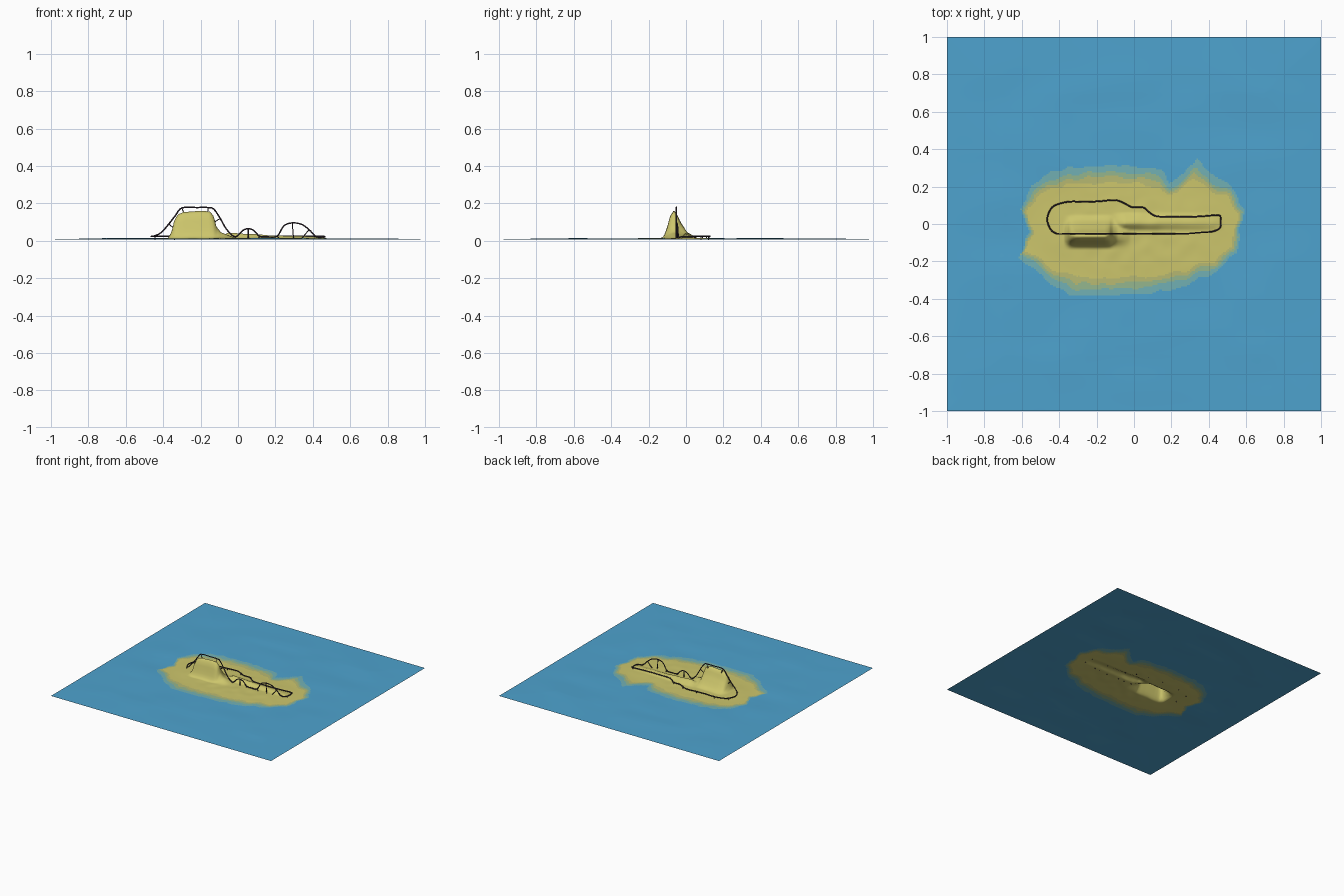
import bpy, bmesh
from mathutils import Vector, noise

if "Cube" in bpy.data.objects:
    bpy.data.objects.remove(bpy.data.objects["Cube"])


def material(name, rgb):
    m = bpy.data.materials.new(name)
    m.diffuse_color = (*rgb, 1)
    m.use_nodes = True
    m.node_tree.nodes["Principled BSDF"].inputs["Base Color"].default_value = m.diffuse_color
    return m


water = material("water blue", (0.076, 0.366, 0.62))
shallow = material("shallow teal", (0.17, 0.44, 0.46))
wet = material("wet green sand", (0.30, 0.47, 0.27))
beach = material("beach olive", (0.48, 0.49, 0.17))
sand = material("sand yellow", (0.61, 0.565, 0.15))
steel = material("dark steel", (0.045, 0.03, 0.045))


def interp(pts, x):
    if x <= pts[0][0]:
        return pts[0][1]
    for (a, u), (b, v) in zip(pts, pts[1:]):
        if x <= b:
            return u + (v - u) * (x - a) / (b - a)
    return pts[-1][1]


# Hill profile along x, plus cross-sections of hill and low ridge along y
HILL = [(-.375, 0), (-.355, .035), (-.34, .10), (-.32, .13), (-.29, .142),
        (-.2, .147), (-.15, .142), (-.13, .12), (-.115, .06), (-.09, .03), (-.02, 0)]
HILL_Y = [(-.13, 0), (-.115, .12), (-.10, .42), (-.085, .8), (-.065, 1),
          (-.05, .88), (-.03, .58), (0, .27), (.02, .1), (.045, 0)]
RIDGE = [(-.12, 0), (-.05, .028), (.02, .024), (.2, .013), (.42, .008), (.48, 0)]
RIDGE_Y = [(-.032, 0), (-.002, 1), (.015, .95), (.06, 0)]


def ground(x, y):
    edge = min(1, (1 - max(abs(x), abs(y))) / .3)
    z = .008 + .004 * edge + .004 * edge * noise.noise((x * 3, y * 5, 1.3))
    land = max(0, 1 - (x / .55) ** 2 - ((y + .03) / .27) ** 2)
    z += land * (.003 + .003 * noise.noise((x * 14, y * 14, 4)))
    z += max(interp(HILL, x) * interp(HILL_Y, y),
             interp(RIDGE, x) * interp(RIDGE_Y, y))
    return z


# Shoreline outline, reused at several scales for the shallow bands
SHORE = [(.585, .08), (.52, .2), (.4, .28), (.33, .345), (.25, .25), (.19, .22),
         (.14, .29), (0, .31), (-.2, .315), (-.45, .28), (-.55, .2), (-.605, .08),
         (-.56, -.05), (-.615, -.19), (-.53, -.24), (-.45, -.32), (-.32, -.385),
         (-.15, -.385), (.1, -.37), (.3, -.32), (.45, -.25), (.55, -.15)]


def inside(x, y):
    hit = False
    for (ax, ay), (bx, by) in zip(SHORE, SHORE[1:] + SHORE[:1]):
        if (ay > y) != (by > y) and x < ax + (bx - ax) * (y - ay) / (by - ay):
            hit = not hit
    return hit


def band(x, y):
    if abs(x) > .66 or abs(y) > .44:
        return 0
    x += .014 * noise.noise((x * 16, y * 16, 0))
    y += .022 * noise.noise((x * 13, y * 13, 7))
    level = 0
    for sx, sy in ((1, 1), (.985, .88), (.97, .81), (.955, .74)):
        if not inside(x / sx, (y + .03) / sy - .03):
            break
        level += 1
    return level


# Sea and island: one open sheet coloured by shoreline band
bm = bmesh.new()
bmesh.ops.create_grid(bm, x_segments=240, y_segments=240, size=1)
for v in bm.verts:
    v.co.z = ground(v.co.x, v.co.y)
for f in bm.faces:
    c = f.calc_center_median()
    f.material_index = band(c.x, c.y)
    f.smooth = True
mesh = bpy.data.meshes.new("island_and_sea")
bm.to_mesh(mesh)
bm.free()
for m in (water, shallow, wet, beach, sand):
    mesh.materials.append(m)
bpy.context.collection.objects.link(bpy.data.objects.new("island_and_sea", mesh))

# Track path: low return run on the north side, hills on the south side
NORTH = [(-.445, .08), (-.41, .105), (-.34, .12), (-.26, .118), (-.18, .122),
         (-.10, .128), (-.05, .11), (-.01, .09), (.05, .088), (.085, .06),
         (.12, .042), (.2, .038), (.29, .038), (.37, .042), (.45, .047)]
SOUTH = [(.42, .022), (.38, .06), (.34, .088), (.29, .096), (.245, .08), (.21, .026),
         (.16, .021), (.115, .025), (.085, .055), (.055, .065), (.025, .055),
         (-.015, .022), (-.06, .06), (-.095, .12), (-.13, .17), (-.16, .178),
         (-.22, .178), (-.3, .176), (-.335, .135), (-.37, .09), (-.41, .045)]
path = [Vector((x, y, .025)) for x, y in NORTH]
path += [Vector((.463, .03, .022)), Vector((.46, -.02, .022))]
path += [Vector((x, -.052 + .012 * max(0, (x - .28) / .14), z)) for x, z in SOUTH]
path += [Vector((-.445, -.03, .027)), Vector((-.464, .025, .024))]


def rod(name, lines, radius, cyclic=False):
    cu = bpy.data.curves.new(name, 'CURVE')
    cu.dimensions = '3D'
    cu.bevel_depth = radius
    cu.bevel_resolution = 1
    cu.use_fill_caps = True
    for pts in lines:
        s = cu.splines.new('POLY')
        s.points.add(len(pts) - 1)
        for p, co in zip(s.points, pts):
            p.co = (*co, 1)
        s.use_cyclic_u = cyclic
    cu.materials.append(steel)
    bpy.context.collection.objects.link(bpy.data.objects.new(name, cu))


# Smooth closed rail through the path points
n = len(path)
rail = []
for i in range(n):
    a, b, c, d = (path[(i + k) % n] for k in (-1, 0, 1, 2))
    for t in (0, .25, .5, .75):
        rail.append(.5 * (2 * b + (c - a) * t + (2 * a - 5 * b + 4 * c - d) * t * t
                          + (3 * b - a - 3 * c + d) * t ** 3))
rod("coaster_track", [rail], .004, True)

# Supports: struts square to the rail, running until they meet the ground
struts = []
for i in range(0, n, 2):
    p = path[i]
    t = (path[(i + 1) % n] - path[i - 1]).normalized()
    down = (Vector((0, 0, -1)) + t * t.z).normalized()
    foot = p.copy()
    for _ in range(30):
        foot += down * .004
        if foot.z < ground(foot.x, foot.y) - .003:
            break
    foot.z = max(foot.z, .002)
    struts.append((p, foot))
rod("track_supports", struts, .003)
